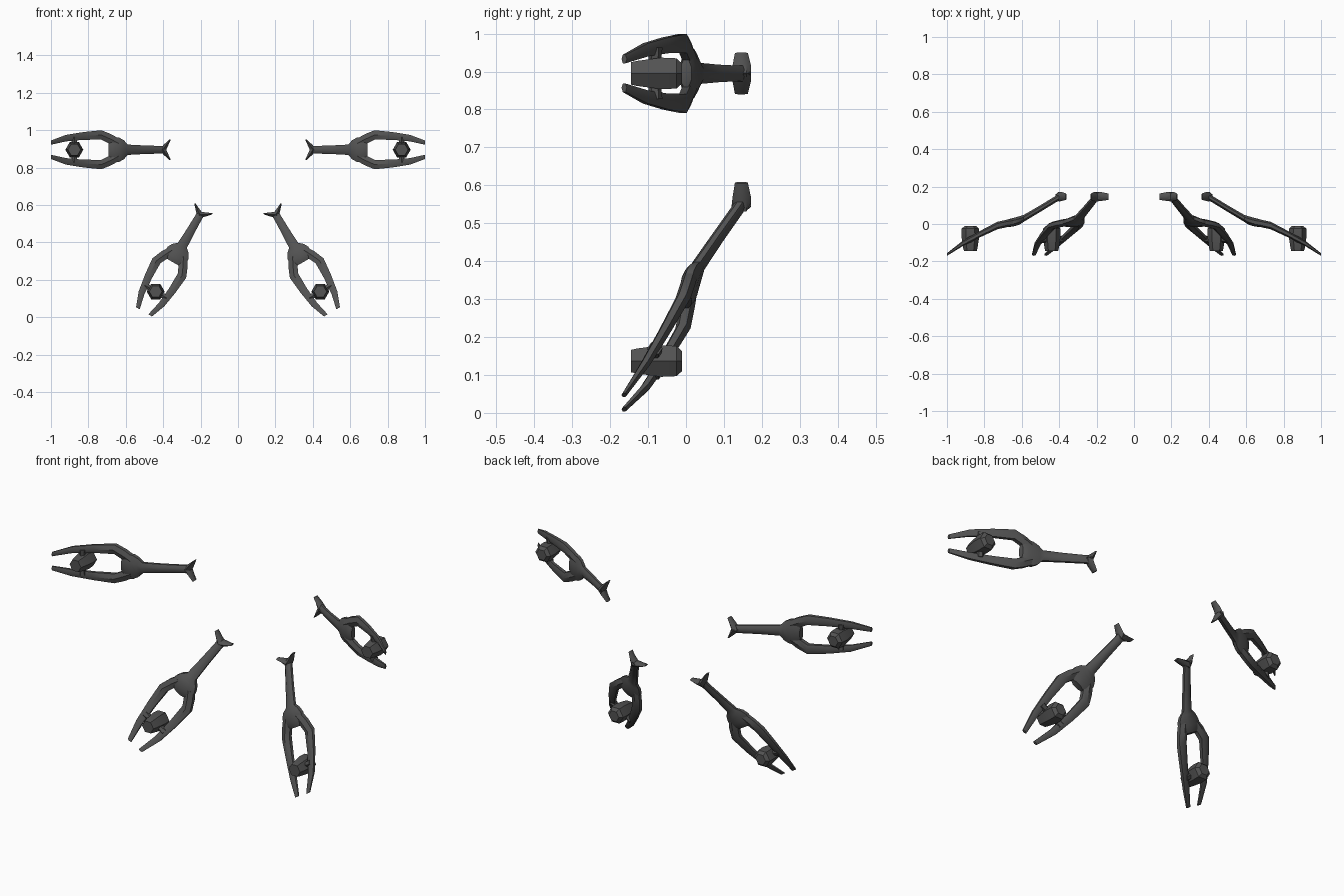
import bpy, bmesh, math
from mathutils import Vector, Matrix

if "Cube" in bpy.data.objects:
    bpy.data.objects.remove(bpy.data.objects["Cube"])

mat = bpy.data.materials.new("dark grey")
mat.diffuse_color = (0.085, 0.085, 0.085, 1)
mat.use_nodes = True
mat.node_tree.nodes["Principled BSDF"].inputs["Base Color"].default_value = mat.diffuse_color

# Local frame of one claw: x runs outward from tail, z across, y depth


def loft(bm, stations, axis, n=8):
    """Skin of n-sided rings; station = (x, y, z, half_depth, half_width)."""
    rings = []
    ax = Vector(axis).normalized()
    side = ax.cross(Vector((0, 1, 0))).normalized()
    for x, y, z, hy, hw in stations:
        ring = []
        for i in range(n):
            a = 2 * math.pi * (i + 0.5) / n
            p = Vector((x, y, z)) + Vector((0, 1, 0)) * hy * math.sin(a) + side * hw * math.cos(a)
            ring.append(bm.verts.new(p))
        rings.append(ring)
    for r, s in zip(rings, rings[1:]):
        for i in range(n):
            j = (i + 1) % n
            bm.faces.new((r[i], r[j], s[j], s[i]))
    bm.faces.new(rings[0][::-1])
    bm.faces.new(rings[-1])


def finish(name, bm, place):
    bmesh.ops.recalc_face_normals(bm, faces=bm.faces)
    bm.transform(place)
    if place.determinant() < 0:
        bmesh.ops.reverse_faces(bm, faces=bm.faces)
    me = bpy.data.meshes.new(name)
    bm.to_mesh(me)
    bm.free()
    ob = bpy.data.objects.new(name, me)
    bpy.context.collection.objects.link(ob)
    me.materials.append(mat)
    bpy.ops.object.select_all(action='DESELECT')
    ob.select_set(True)
    bpy.context.view_layer.objects.active = ob
    bpy.ops.object.shade_smooth_by_angle(angle=math.radians(40))


def claw(label, place):
    # stalk swelling into the hub
    bm = bmesh.new()
    loft(bm, [(0.005, 0.150, 0, 0.020, 0.024), (0.03, 0.135, 0, 0.019, 0.022),
              (0.12, 0.080, 0, 0.019, 0.025), (0.205, 0.030, 0, 0.020, 0.030),
              (0.225, 0.020, 0, 0.024, 0.055), (0.250, 0.012, 0, 0.025, 0.070),
              (0.275, 0.007, 0, 0.024, 0.070), (0.295, 0.003, 0, 0.021, 0.060),
              (0.308, 0.000, 0, 0.016, 0.040)], (1, 0, 0))
    finish(label + "_stalk", bm, place)

    # forked tail fin
    bm = bmesh.new()
    for s in (-1, 1):
        loft(bm, [(0.018, 0.146, -0.004 * s, 0.026, 0.019),
                  (0.002, 0.147, 0.022 * s, 0.024, 0.014),
                  (-0.022, 0.146, 0.054 * s, 0.017, 0.004)], (-0.35, 0, s), 6)
    finish(label + "_tail_fin", bm, place)

    # two prongs
    bm = bmesh.new()
    for s in (-1, 1):
        loft(bm, [(0.255, 0.010, 0.035 * s, 0.020, 0.030),
                  (0.290, 0.004, 0.054 * s, 0.020, 0.032),
                  (0.345, -0.008, 0.079 * s, 0.020, 0.029),
                  (0.440, -0.055, 0.074 * s, 0.017, 0.024),
                  (0.535, -0.107, 0.062 * s, 0.014, 0.020),
                  (0.615, -0.163, 0.038 * s, 0.007, 0.013)], (1, 0, 0), 6)
    finish(label + "_prongs", bm, place)

    # hexagonal pod held between the prongs
    bm = bmesh.new()
    rings = []
    for y, r in [(-0.145, 0.034), (-0.130, 0.038), (-0.065, 0.048), (-0.025, 0.046), (-0.010, 0.030)]:
        rings.append([bm.verts.new((0.49 + r * math.cos(k * math.pi / 3), y,
                                    r * math.sin(k * math.pi / 3))) for k in range(6)])
    for a, b in zip(rings, rings[1:]):
        for i in range(6):
            j = (i + 1) % 6
            bm.faces.new((a[i], a[j], b[j], b[i]))
    bm.faces.new(rings[0])
    bm.faces.new(rings[-1])
    finish(label + "_pod", bm, place)

    # pivots joining pod and prongs
    bm = bmesh.new()
    for s in (-1, 1):
        loft(bm, [(0.49, -0.082, 0.030 * s, 0.016, 0.014),
                  (0.49, -0.082, 0.068 * s, 0.020, 0.020)], (0, 0, s), 6)
    finish(label + "_pivots", bm, place)


# upper pair lies level, lower pair is turned 60 degrees down, both mirrored
for name, origin, ang in [("upper", (0.385, 0, 0.895), 0), ("lower", (0.195, 0, 0.561), 60)]:
    base = Matrix.Translation(origin) @ Matrix.Rotation(math.radians(ang), 4, 'Y')
    claw(name + "_right", base)
    claw(name + "_left", Matrix.Scale(-1, 4, (1, 0, 0)) @ base)
